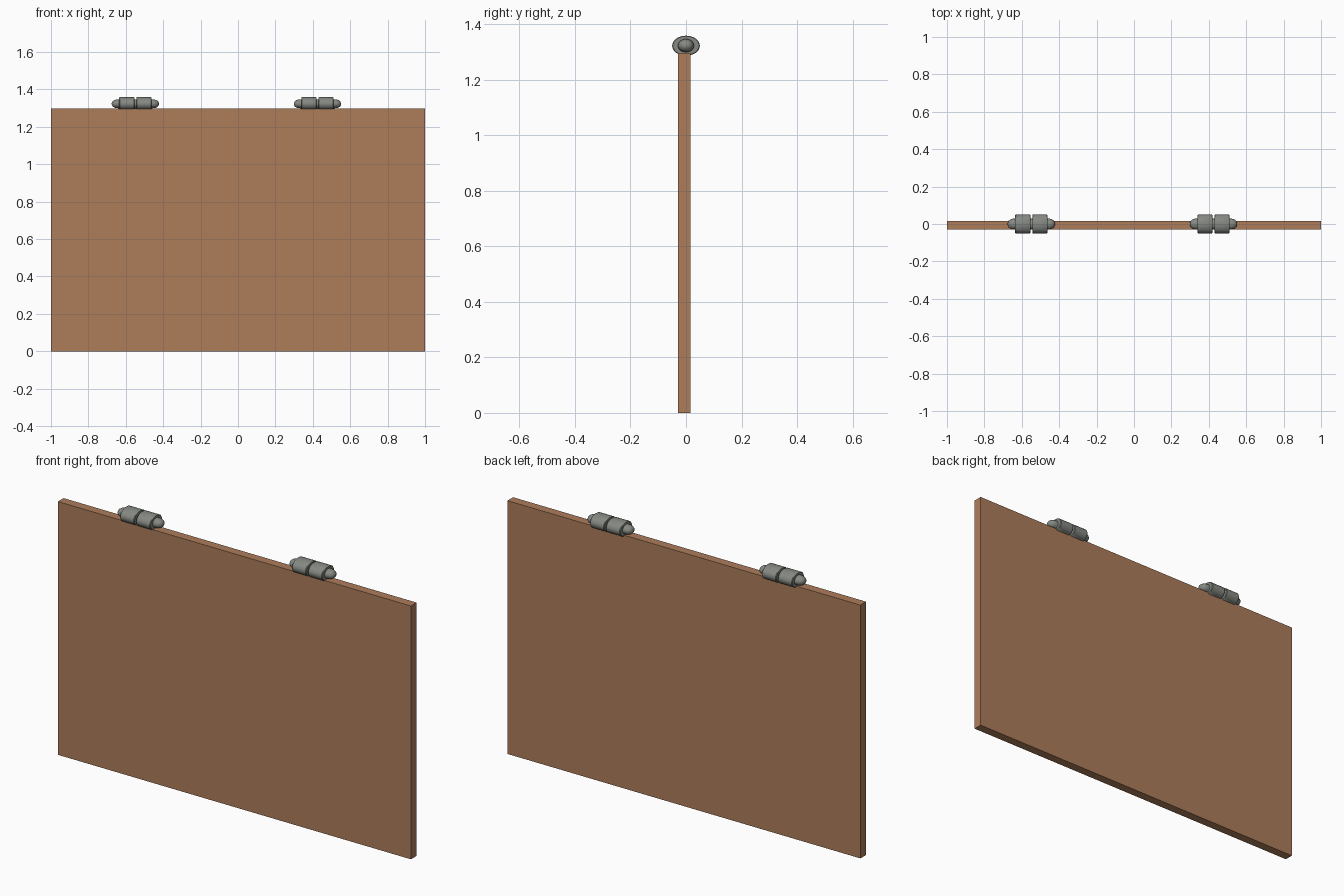
import bpy, bmesh, math

if "Cube" in bpy.data.objects:
    bpy.data.objects.remove(bpy.data.objects["Cube"])

def material(name, rgb):
    m = bpy.data.materials.new(name)
    m.diffuse_color = (*rgb, 1)
    m.use_nodes = True
    m.node_tree.nodes["Principled BSDF"].inputs["Base Color"].default_value = m.diffuse_color
    return m

WOOD = material("brown wood", (0.42, 0.205, 0.105))
METAL = material("grey metal", (0.235, 0.25, 0.225))
AXIS_Z = 1.323

def finish(bm, name, mat, smooth=False):
    bmesh.ops.recalc_face_normals(bm, faces=bm.faces)
    me = bpy.data.meshes.new(name)
    bm.to_mesh(me)
    bm.free()
    me.materials.append(mat)
    ob = bpy.data.objects.new(name, me)
    bpy.context.collection.objects.link(ob)
    if smooth:
        bpy.context.view_layer.objects.active = ob
        ob.select_set(True)
        bpy.ops.object.shade_smooth_by_angle(angle=math.radians(35))
        ob.select_set(False)
    return ob

def turned(name, cx, profile, n=24):
    """Oval-section part turned about x; profile holds (x, y radius, z radius)."""
    bm = bmesh.new()
    rings = [[bm.verts.new((cx + x, ry * math.cos(2 * math.pi * i / n),
                            AXIS_Z + rz * math.sin(2 * math.pi * i / n)))
              for i in range(n)] for x, ry, rz in profile]
    for a, b in zip(rings, rings[1:]):
        for i in range(n):
            j = (i + 1) % n
            bm.faces.new((a[i], a[j], b[j], b[i]))
    bm.faces.new(rings[0])
    bm.faces.new(rings[-1])
    finish(bm, name, METAL, True)

# door panel
bm = bmesh.new()
bmesh.ops.create_cube(bm, size=1)
for v in bm.verts:
    v.co = (v.co.x * 2, v.co.y * 0.046 - 0.006, (v.co.z + 0.5) * 1.297)
finish(bm, "door_panel", WOOD)

# two hinges: a round-ended pin through two barrels
for side, cx in (("left", -0.549), ("right", 0.425)):
    for part, x0 in (("outer", -0.086), ("inner", 0.005)):
        x1 = x0 + 0.081
        turned(f"{side}_{part}_barrel", cx, [
            (x0, 0.047, 0.034), (x0 + 0.003, 0.05, 0.036),
            (x1 - 0.003, 0.05, 0.036), (x1, 0.047, 0.034)])
    half = [(0.086, 1.0), (0.1, 0.97), (0.112, 0.85), (0.121, 0.6), (0.126, 0.2)]
    ends = [(-x, s) for x, s in reversed(half)] + half
    turned(f"{side}_hinge_pin", cx, [(x, 0.029 * s, 0.024 * s) for x, s in ends])
